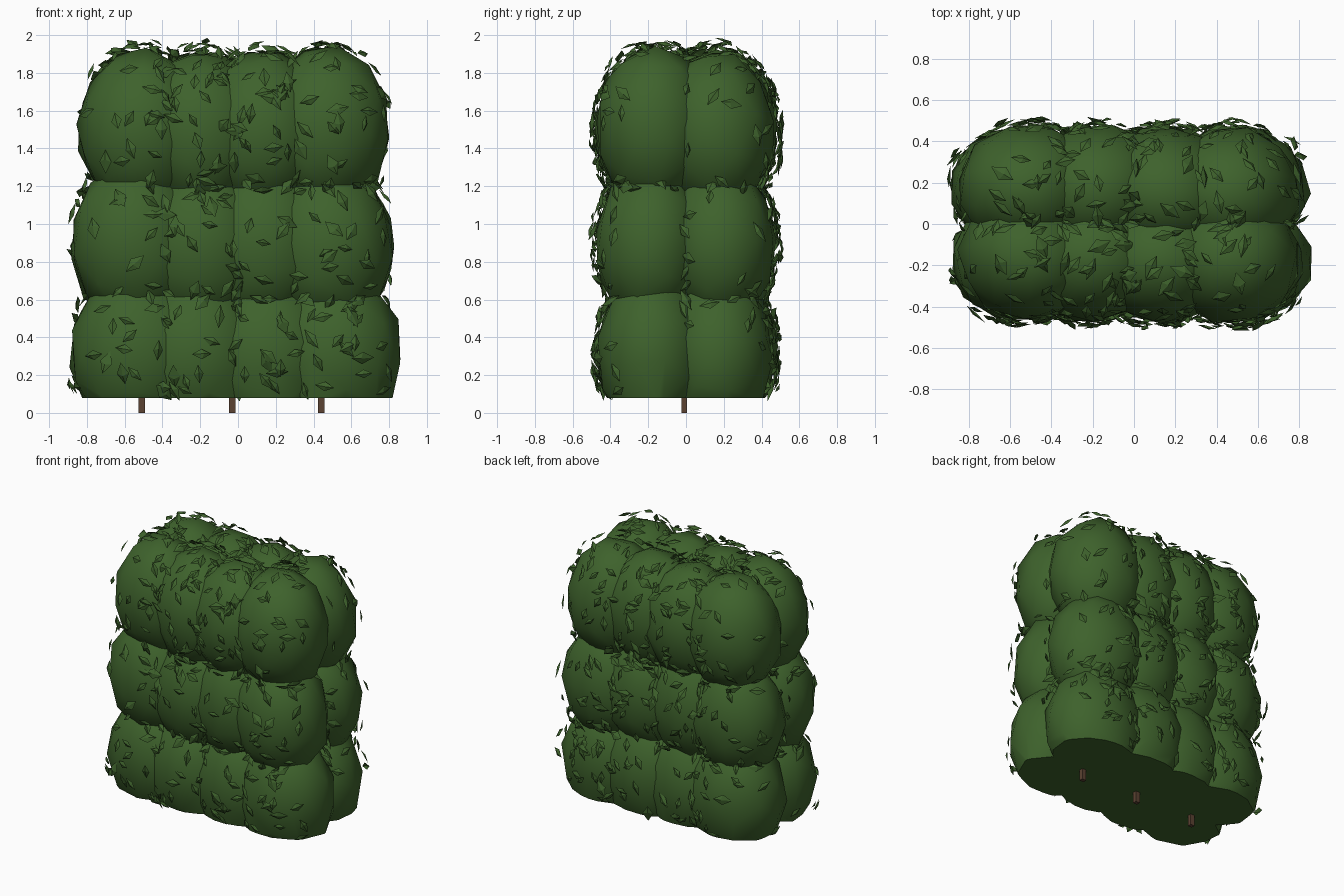
import bpy, bmesh, math, random
from mathutils import Vector, Euler

random.seed(11)
cube = bpy.data.objects.get("Cube")
if cube:
    bpy.data.objects.remove(cube)


def material(name, rgb):
    mat = bpy.data.materials.new(name)
    mat.use_nodes = True
    mat.diffuse_color = (*rgb, 1)
    mat.node_tree.nodes["Principled BSDF"].inputs["Base Color"].default_value = (*rgb, 1)
    return mat


def add_object(name, bm, mat, smooth=False):
    mesh = bpy.data.meshes.new(name)
    bm.to_mesh(mesh)
    bm.free()
    mesh.materials.append(mat)
    for face in mesh.polygons:
        face.use_smooth = smooth and abs(face.normal.z) < 0.999
    obj = bpy.data.objects.new(name, mesh)
    bpy.context.collection.objects.link(obj)
    return obj


GREEN = material("hedge green", (0.048, 0.122, 0.025))
BROWN = material("bark brown", (0.105, 0.055, 0.032))

FLOOR = 0.08
# Each row: height, depth offset, column positions, lobe radii
ROWS = {
    "lower": (0.31, 0.18, (-0.52, -0.20, 0.15, 0.50), Vector((0.36, 0.295, 0.43))),
    "middle": (0.90, 0.18, (-0.53, -0.20, 0.14, 0.49), Vector((0.35, 0.295, 0.43))),
    "upper": (1.50, 0.165, (-0.51, -0.19, 0.14, 0.46), Vector((0.34, 0.31, 0.43))),
}


def scaled(v, r):
    return Vector((v.x * r.x, v.y * r.y, v.z * r.z))


def unscaled(v, r):
    return Vector((v.x / r.x, v.y / r.y, v.z / r.z))


def random_direction():
    return Vector([random.gauss(0, 1) for _ in range(3)]).normalized()


# Rounded foliage lobes, cut flat underneath
lobes = []
for row, (z, offset, columns, radii) in ROWS.items():
    for depth, y in (("front", -offset), ("back", offset)):
        for i, x in enumerate(columns):
            centre = Vector((x, y, z)) + random_direction() * 0.015
            lobes.append((centre, radii))
            bm = bmesh.new()
            bmesh.ops.create_icosphere(bm, subdivisions=2, radius=1)
            turn = Euler([random.uniform(0, math.tau) for _ in range(3)]).to_matrix()
            for v in bm.verts:
                v.co = centre + scaled(turn @ v.co, radii) * random.uniform(0.99, 1.04)
            cut = bmesh.ops.bisect_plane(
                bm, geom=bm.verts[:] + bm.edges[:] + bm.faces[:],
                plane_co=(0, 0, FLOOR), plane_no=(0, 0, -1), clear_outer=True)
            rim = [e for e in cut["geom_cut"] if isinstance(e, bmesh.types.BMEdge)]
            if rim:
                bmesh.ops.edgeloop_fill(bm, edges=rim)
            bmesh.ops.recalc_face_normals(bm, faces=bm.faces[:])
            add_object(f"{row}_{depth}_lobe_{i + 1}", bm, GREEN, smooth=True)


def buried(p):
    # True when a point lies inside any lobe
    return any(unscaled(p - c, r).length < 0.98 for c, r in lobes)


def add_leaf(bm, p, normal):
    # Diamond leaf with a raised middle, lying along the foliage surface
    tilt = (normal + random_direction() * 0.28).normalized()
    along = tilt.cross(random_direction()).normalized()
    across = tilt.cross(along)
    half = random.uniform(0.042, 0.066)
    wide = half * random.uniform(0.42, 0.58)
    rim = [bm.verts.new(p + o) for o in
           (along * half, across * wide, -along * half, -across * wide)]
    mid = bm.verts.new(p + tilt * 0.012 + along * half * 0.2)
    for a, b in zip(rim, rim[1:] + rim[:1]):
        bm.faces.new((mid, a, b))


# Loose leaves, sparser on the two ends
bm = bmesh.new()
for centre, radii in lobes:
    for _ in range(150):
        d = random_direction()
        p = centre + scaled(d, radii) * random.uniform(1.02, 1.11)
        if buried(p) or not FLOOR + 0.02 < p.z < 1.98:
            continue
        normal = unscaled(d, radii).normalized()
        if random.random() < 1.2 * abs(normal.x) - 0.2:
            continue
        add_leaf(bm, p, normal)
add_object("leaves", bm, GREEN)

# Short square trunks
for i, x in enumerate((-0.51, -0.03, 0.44)):
    bm = bmesh.new()
    bmesh.ops.create_cube(bm, size=1)
    for v in bm.verts:
        v.co = Vector((x + v.co.x * 0.034, -0.01 + v.co.y * 0.03, (v.co.z + 0.5) * 0.3))
    add_object(f"trunk_{i + 1}", bm, BROWN)
